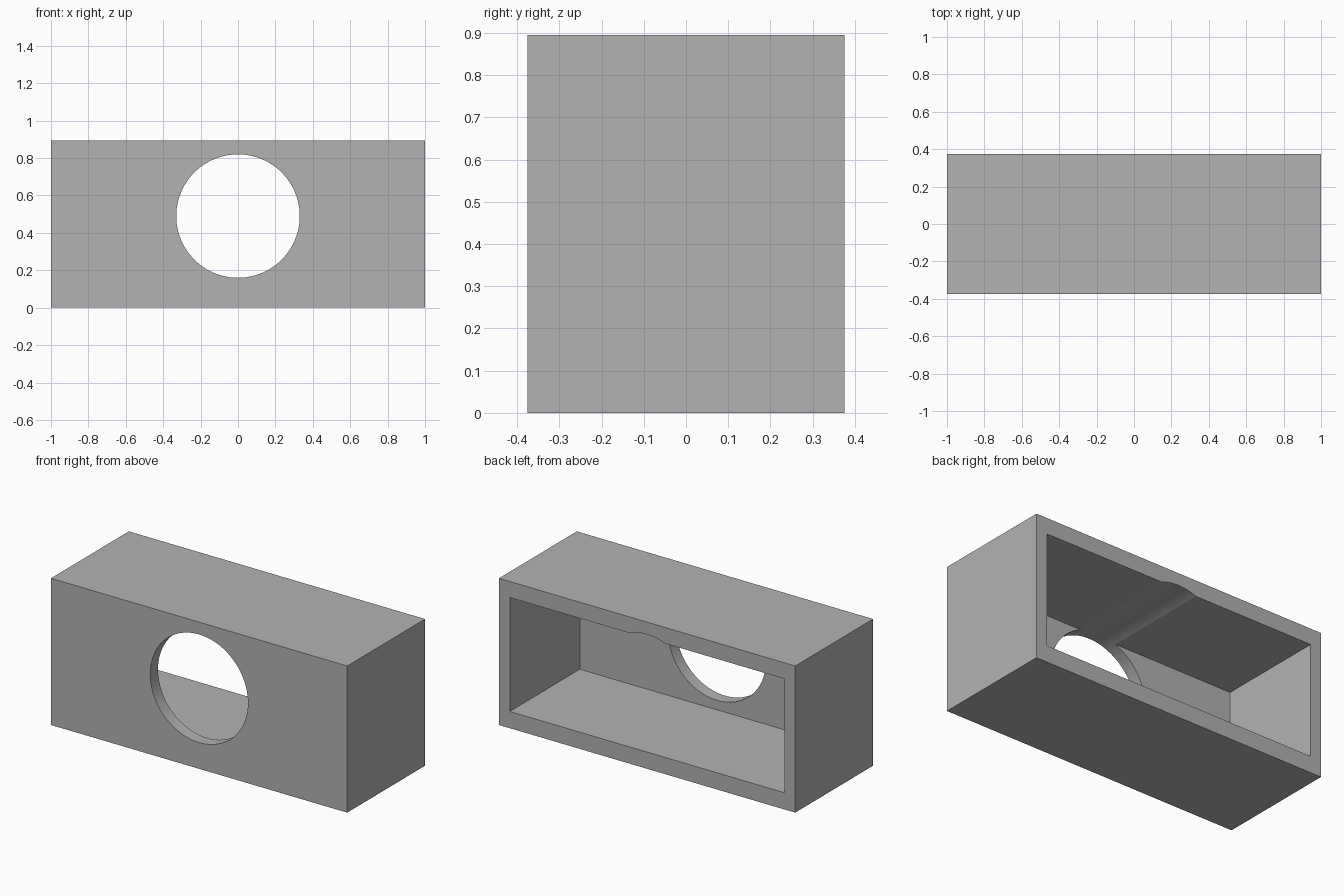
import bpy, math

cube = bpy.data.objects.get("Cube")
if cube:
    bpy.data.objects.remove(cube, do_unlink=True)

WIDTH, DEPTH, HEIGHT = 2.0, 0.75, 0.895
SIDE_WALL, FRONT_WALL = 0.073, 0.075
FLOOR, CEILING = 0.102, 0.797
HOLE_RADIUS, HOLE_Z = 0.33, 0.49

grey = bpy.data.materials.new("plain grey")
grey.use_nodes = True
colour = (0.448, 0.448, 0.448, 1)
grey.diffuse_color = colour
grey.node_tree.nodes["Principled BSDF"].inputs["Base Color"].default_value = colour


def box(name, low, high):
    """Box spanning two opposite corners."""
    centre = [(a + b) / 2 for a, b in zip(low, high)]
    bpy.ops.mesh.primitive_cube_add(size=1, location=centre)
    obj = bpy.context.object
    obj.name = name
    obj.scale = [b - a for a, b in zip(low, high)]
    bpy.ops.object.transform_apply(location=True, rotation=True, scale=True)
    obj.data.materials.append(grey)
    return obj


def cut(target, cutter):
    """Subtract the cutter from the target, then remove the cutter."""
    cutter.hide_render = True
    mod = target.modifiers.new("cut", 'BOOLEAN')
    mod.operation = 'DIFFERENCE'
    mod.solver = 'EXACT'
    mod.object = cutter
    bpy.context.view_layer.objects.active = target
    bpy.ops.object.modifier_apply(modifier=mod.name)
    bpy.data.objects.remove(cutter, do_unlink=True)


# Outer block
housing = box("housing", (-WIDTH / 2, -DEPTH / 2, 0), (WIDTH / 2, DEPTH / 2, HEIGHT))

# Cavity, open at the back
inner = WIDTH / 2 - SIDE_WALL
cut(housing, box("cavity_cutter", (-inner, -DEPTH / 2 + FRONT_WALL, FLOOR),
                 (inner, DEPTH, CEILING)))

# Round bore through the front wall, which also grooves the ceiling
bpy.ops.mesh.primitive_cylinder_add(vertices=96, radius=HOLE_RADIUS, depth=DEPTH * 2,
                                    location=(0, 0, HOLE_Z),
                                    rotation=(math.pi / 2, 0, 0))
bore = bpy.context.object
bore.name = "bore_cutter"
bore.data.materials.append(grey)
cut(housing, bore)

# Smooth the bore, keep the box edges sharp
bpy.ops.object.select_all(action='DESELECT')
housing.select_set(True)
bpy.context.view_layer.objects.active = housing
bpy.ops.object.shade_smooth_by_angle(angle=math.radians(15))
